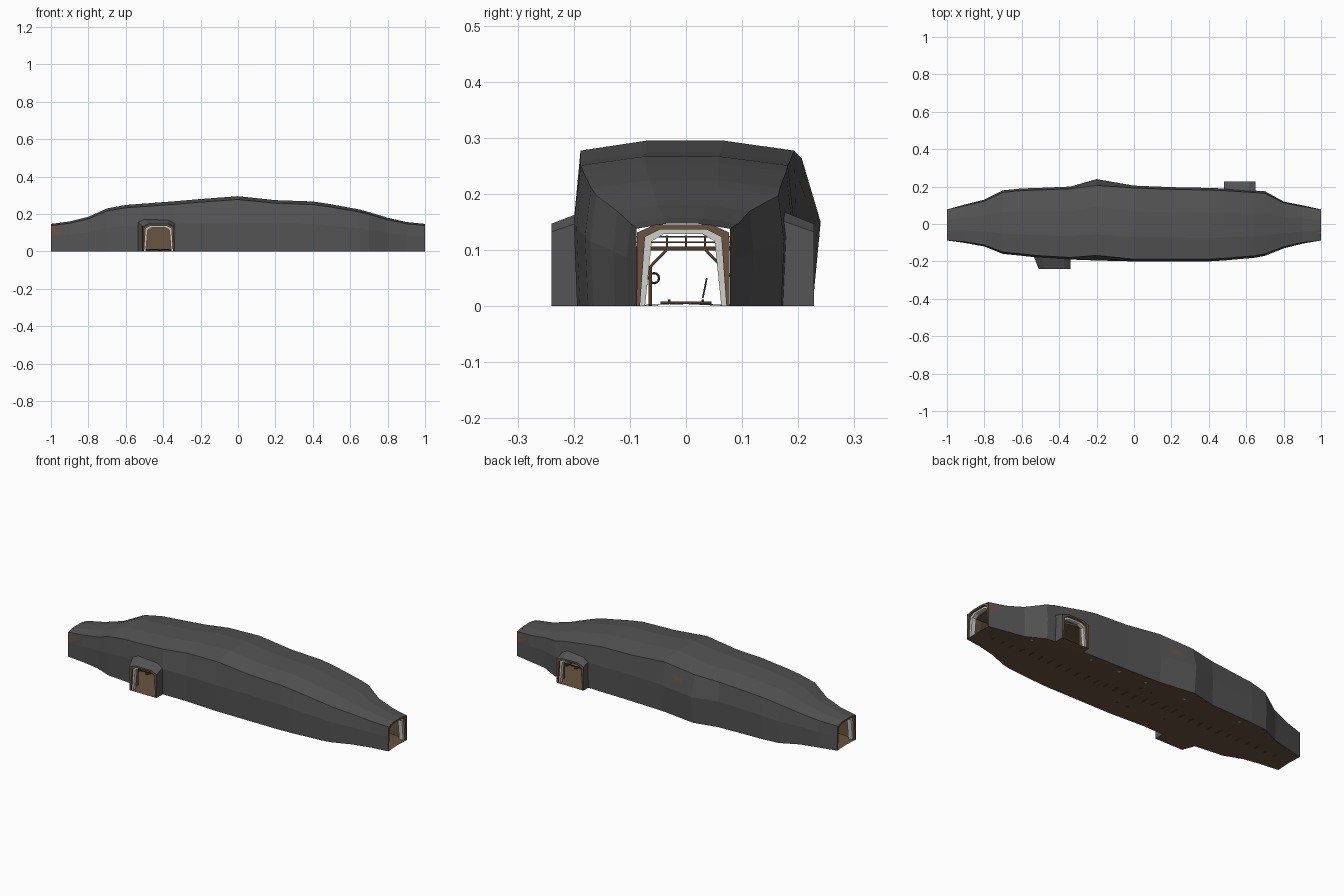
import bpy, math
from mathutils import Vector

if "Cube" in bpy.data.objects:
    bpy.data.objects.remove(bpy.data.objects["Cube"])


def material(name, rgb):
    m = bpy.data.materials.new(name)
    m.diffuse_color = (*rgb, 1)
    m.use_nodes = True
    m.node_tree.nodes["Principled BSDF"].inputs["Base Color"].default_value = m.diffuse_color
    return m


ROCK = material("dark rock", (0.09, 0.09, 0.09))
EARTH = material("brown earth", (0.14, 0.088, 0.05))
PALE = material("pale concrete", (0.62, 0.62, 0.60))
WOOD = material("dark timber", (0.075, 0.045, 0.022))
METAL = material("dark metal", (0.03, 0.03, 0.03))


def add_mesh(name, verts, faces, mat):
    me = bpy.data.meshes.new(name)
    me.from_pydata(verts, [], faces)
    me.materials.append(mat)
    me.update()
    ob = bpy.data.objects.new(name, me)
    bpy.context.collection.objects.link(ob)
    return ob


def loft(name, rings, mat, flip=False, skip=()):
    n = len(rings[0])
    verts = [p for r in rings for p in r]
    faces = []
    for i in range(len(rings) - 1):
        for j in range(n - 1):
            if (i, j) in skip:
                continue
            f = (i * n + j, (i + 1) * n + j, (i + 1) * n + j + 1, i * n + j + 1)
            faces.append(f[::-1] if flip else f)
    return add_mesh(name, verts, faces, mat)


def beam(name, a, b, t, mat, w=None):
    # square bar from a to b
    a, b = Vector(a), Vector(b)
    d = (b - a).normalized()
    ref = Vector((0, 0, 1)) if abs(d.z) < 0.9 else Vector((1, 0, 0))
    s = d.cross(ref).normalized()
    u = s.cross(d)
    s, u = s * (w or t) / 2, u * t / 2
    verts = [p + q for p in (a, b) for q in (-s - u, s - u, s + u, -s + u)]
    faces = [(3, 2, 1, 0), (4, 5, 6, 7)] + [(k, (k + 1) % 4, (k + 1) % 4 + 4, k + 4) for k in range(4)]
    return add_mesh(name, verts, faces, mat)


def arch(name, loc, along_y, outer, inner, depth, mat):
    # arched band, outline given as (across, up), extruded through the wall
    n = len(outer)
    verts = []
    for d in (-depth / 2, depth / 2):
        for c, z in outer + inner:
            off = (c, d, z) if along_y else (d, c, z)
            verts.append(Vector(loc) + Vector(off))
    m = 2 * n
    faces = []
    for j in range(n - 1):
        o, i = j, n + j
        faces += [(o, o + 1, i + 1, i), (o + m, i + m, i + 1 + m, o + 1 + m),
                  (o, o + m, o + 1 + m, o + 1), (i, i + 1, i + 1 + m, i + m)]
    if along_y:
        faces = [f[::-1] for f in faces]
    return add_mesh(name, verts, faces, mat)


def outline(hb, ht, h):
    return [(-hb, 0), (-ht, h * 0.9), (-ht * 0.6, h), (ht * 0.6, h), (ht, h * 0.9), (hb, 0)]


# Rock shell stations: x, left y, right y, height
ST = [(-1, -.088, .078, .147), (-.9, -.102, .105, .16), (-.8, -.12, .13, .185),
      (-.7, -.16, .18, .23), (-.6, -.17, .19, .248), (-.51, -.18, .193, .255),
      (-.34, -.19, .2, .268), (-.2, -.195, .24, .28), (0, -.2, .205, .295),
      (.2, -.2, .197, .274), (.4, -.2, .193, .267), (.48, -.195, .19, .255),
      (.65, -.18, .178, .224), (.7, -.17, .175, .21), (.8, -.13, .12, .18),
      (.9, -.105, .1, .157), (1, -.088, .078, .147)]


def section(x, l, r, h, k):
    w = r - l
    cy = (l + r) / 2
    end = abs(x) == 1
    sh, bt = (1, 1) if end else (.94, .97)
    if x == -.2:
        sh, bt = .86, .94
    zm = min(.15, .55 * h)
    pts = [(l * bt, 0), (l, zm), (l * sh, .94 * h), (cy - .18 * w, h),
           (cy + .16 * w, h), (r * sh, .94 * h), (r, zm), (r * bt, 0)]
    k = 1 if end else k
    return [(x, y * k, z * k) for y, z in pts]


SKIP = {(5, 0), (11, 6)}          # wall gaps behind the side tunnels
loft("rock_shell", [section(*s, 1) for s in ST], ROCK, skip=SKIP)
loft("cave_lining", [section(*s, .965) for s in ST], EARTH, flip=True, skip=SKIP)

# Floor follows the shell's footprint
loft("cave_floor", [[(p[0][0], p[0][1], 0), (p[0][0], (p[0][1] + p[-1][1]) / 2, .004),
                     (p[0][0], p[-1][1], 0)] for p in (section(*s, 1) for s in ST)], EARTH)

# Side tunnels, one through the front wall and one through the back
for side, x0, x1, y_in, y_out, flare in (("front", -.51, -.34, .175, .24, .025),
                                         ("back", .48, .65, .165, .228, 0)):
    s = -1 if side == "front" else 1

    def ring(y, k, top, ext=0):
        cx, hw = (x0 + x1) / 2, (x1 - x0) / 2 * k
        return [(cx + c - (ext if c < 0 else 0), s * y, z)
                for c, z in outline(hw, hw, top)]
    outer = [ring(y_in, 1, .172, flare), ring(y_out, 1, .147)]
    inner = [ring(y_in - .01, .96, .16), ring(y_out, 1, .147)]
    loft(side + "_tunnel_rock", outer, ROCK, flip=s > 0)
    loft(side + "_tunnel_lining", inner, EARTH, flip=s < 0)
    add_mesh(side + "_tunnel_floor", [(x0 - flare, s * y_in, 0), (x1, s * y_in, 0),
                                      (x1, s * y_out, 0), (x0, s * y_out, 0)], [(0, 1, 2, 3)], EARTH)
    cx = (x0 + x1) / 2
    arch(side + "_earth_rim", (cx, s * (y_out - .006), 0), True,
         outline(.084, .084, .146), outline(.077, .068, .137), .01, EARTH)
    arch(side + "_concrete_arch", (cx, s * (y_out - .022), 0), True,
         outline(.08, .072, .139), outline(.068, .058, .128), .02, PALE)

# End portals
for name, sx in (("left", -1), ("right", 1)):
    arch(name + "_earth_rim", (sx * .994, -.005, 0), False,
         outline(.083, .082, .146), outline(.077, .068, .137), .01, EARTH)
    arch(name + "_concrete_arch", (sx * .975, -.005, 0), False,
         outline(.08, .072, .139), outline(.068, .056, .129), .025, PALE)

# Footbridge with railings across the hall
beam("bridge_deck", (0, -.185, .103), (0, .185, .103), .007, WOOD, w=.07)
for sx in (-.033, .033):
    for z in (.114, .124):
        beam("bridge_rail", (sx, -.185, z), (sx, .185, z), .003, WOOD)
    for i in range(-5, 6):
        beam("bridge_rail_post", (sx, i * .034, .105), (sx, i * .034, .126), .003, WOOD)
    for sy in (-1, 1):
        beam("bridge_post", (sx, sy * .09, 0), (sx, sy * .09, .1), .008, WOOD)
        beam("bridge_brace", (sx, sy * .088, .045), (sx, sy * .035, .1), .005, WOOD)

# Rail track on the floor
for y in (-.03, .03):
    beam("track_rail", (-.92, y, .01), (.92, y, .01), .004, METAL)
for i in range(-15, 16):
    beam("track_sleeper", (i * .06, -.045, .006), (i * .06, .045, .006), .005, WOOD, w=.014)
beam("switch_lever", (.3, .03, .015), (.3, .037, .05), .003, METAL)

# Winch wheel on a post
beam("winch_post", (-.25, -.064, 0), (-.25, -.064, .07), .006, WOOD)
bpy.ops.mesh.primitive_torus_add(major_segments=12, minor_segments=4, major_radius=.009,
                                 minor_radius=.002, location=(-.25, -.057, .05),
                                 rotation=(0, math.pi / 2, 0))
wheel = bpy.context.object
wheel.name = "winch_wheel"
wheel.data.materials.append(METAL)

# Pale wall posts whose feet just reach through the floor
for x in (-.55, -.2, .05, .22, .4, .75):
    y = .15 if x < .7 else .11
    beam("wall_post", (x, y, 0), (x, y, .14), .012, PALE)
